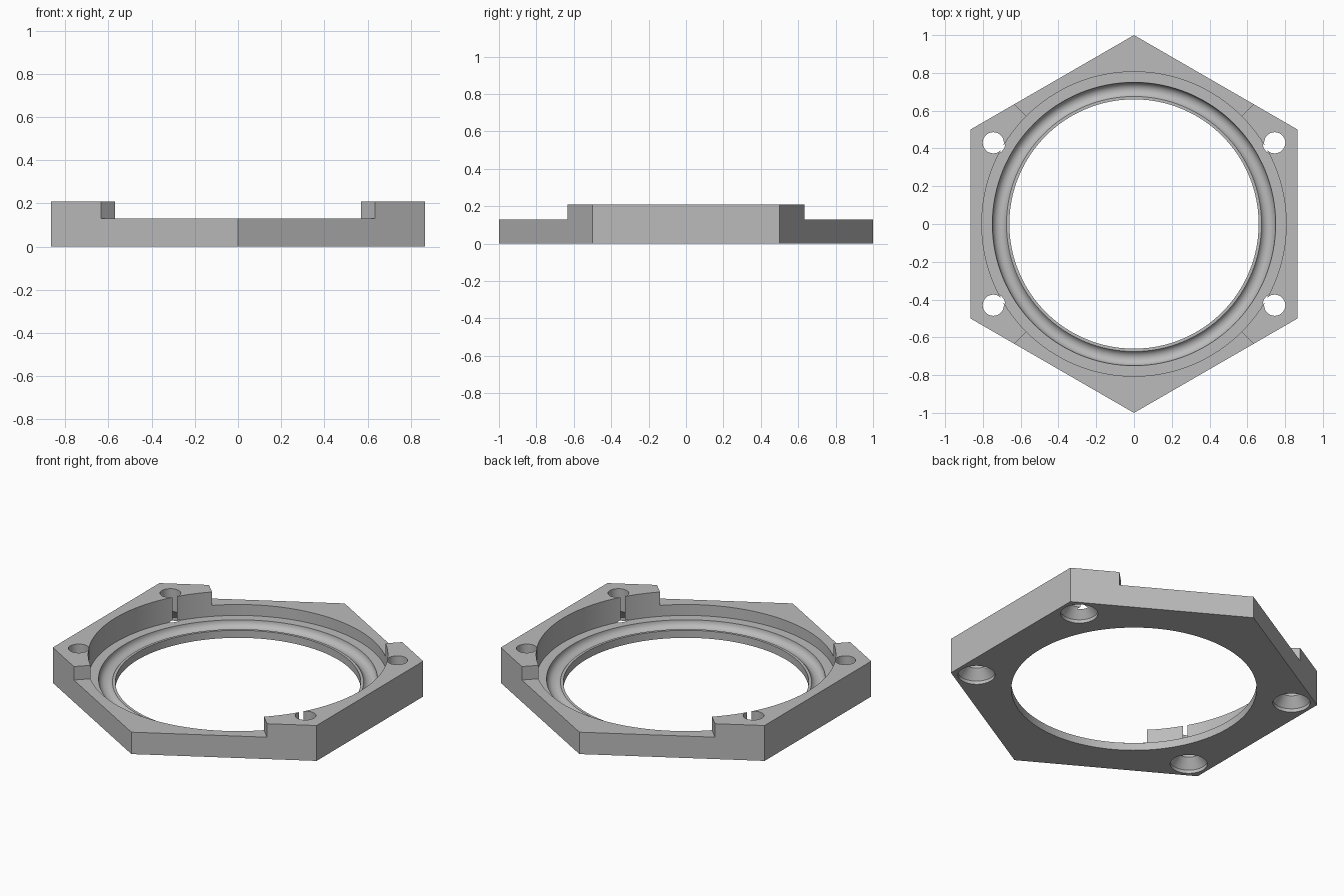
import bpy, bmesh
from math import sin, cos, pi, radians

cube = bpy.data.objects.get("Cube")
if cube:
    bpy.data.objects.remove(cube, do_unlink=True)

HEIGHT, STEP = 0.21, 0.13          # raised flanks, lowered ends
BORE, LEDGE, LIP = 0.806, 0.065, 0.045

metal = bpy.data.materials.new("plain grey")
metal.use_nodes = True
grey = (0.5, 0.5, 0.5, 1)
metal.diffuse_color = grey
metal.node_tree.nodes["Principled BSDF"].inputs["Base Color"].default_value = grey


def finish(name, bm):
    bmesh.ops.recalc_face_normals(bm, faces=bm.faces)
    mesh = bpy.data.meshes.new(name)
    bm.to_mesh(mesh)
    bm.free()
    mesh.materials.append(metal)
    obj = bpy.data.objects.new(name, mesh)
    bpy.context.collection.objects.link(obj)
    return obj


def prism(name, outline, low, high):
    bm = bmesh.new()
    face = bm.faces.new([bm.verts.new((x, y, low)) for x, y in outline])
    top = bmesh.ops.extrude_face_region(bm, geom=[face])["geom"]
    verts = [v for v in top if isinstance(v, bmesh.types.BMVert)]
    bmesh.ops.translate(bm, verts=verts, vec=(0, 0, high - low))
    return finish(name, bm)


def lathe(name, profile, steps, centre=(0, 0)):
    """Closed solid of revolution from (radius, z) points, capped at both ends."""
    bm = bmesh.new()
    rings = []
    for r, z in profile:
        rings.append([bm.verts.new((centre[0] + r * cos(2 * pi * i / steps),
                                    centre[1] + r * sin(2 * pi * i / steps), z))
                      for i in range(steps)])
    for a, b in zip(rings, rings[1:]):
        for i in range(steps):
            j = (i + 1) % steps
            bm.faces.new((a[i], a[j], b[j], b[i]))
    bm.faces.new(rings[0])
    bm.faces.new(rings[-1])
    return finish(name, bm)


# Hexagonal body with corners at front and back
corners = [(cos(radians(90 + 60 * k)), sin(radians(90 + 60 * k))) for k in range(6)]
body = prism("hexagonal_flange", corners, 0, HEIGHT)

# Wedges that lower the front and back ends
cutters = [prism("end_wedge", [(0, 0), (2 * s, 2 * s), (-2 * s, 2 * s)], STEP, 0.5)
           for s in (1, -1)]

# Central bore: through hole, lip, round groove, ledge and outer wall
groove = [(0.71 + 0.04 * cos(radians(a)), LEDGE + 0.04 * sin(radians(a)))
          for a in range(210, 361, 15)]
bore = [(0.66, -0.1), (0.66, LIP)] + groove + [(BORE, LEDGE), (BORE, 0.5)]
cutters.append(lathe("bore_cutter", bore, 128))

# Four bolt holes, countersunk from below
screw = [(0.1, -0.1), (0.1, 0.02), (0.056, 0.075), (0.056, 0.5)]
for sx in (1, -1):
    for sy in (1, -1):
        cutters.append(lathe("bolt_hole_cutter", screw, 40, (sx * 0.745, sy * 0.43)))

bpy.ops.object.select_all(action="DESELECT")
bpy.context.view_layer.objects.active = body
body.select_set(True)
for cutter in cutters:
    cutter.hide_render = True
    cut = body.modifiers.new("cut", "BOOLEAN")
    cut.operation = "DIFFERENCE"
    cut.solver = "EXACT"
    cut.object = cutter
    bpy.ops.object.modifier_apply(modifier=cut.name)
    bpy.data.objects.remove(cutter, do_unlink=True)

bpy.ops.object.shade_smooth_by_angle(angle=radians(25))
